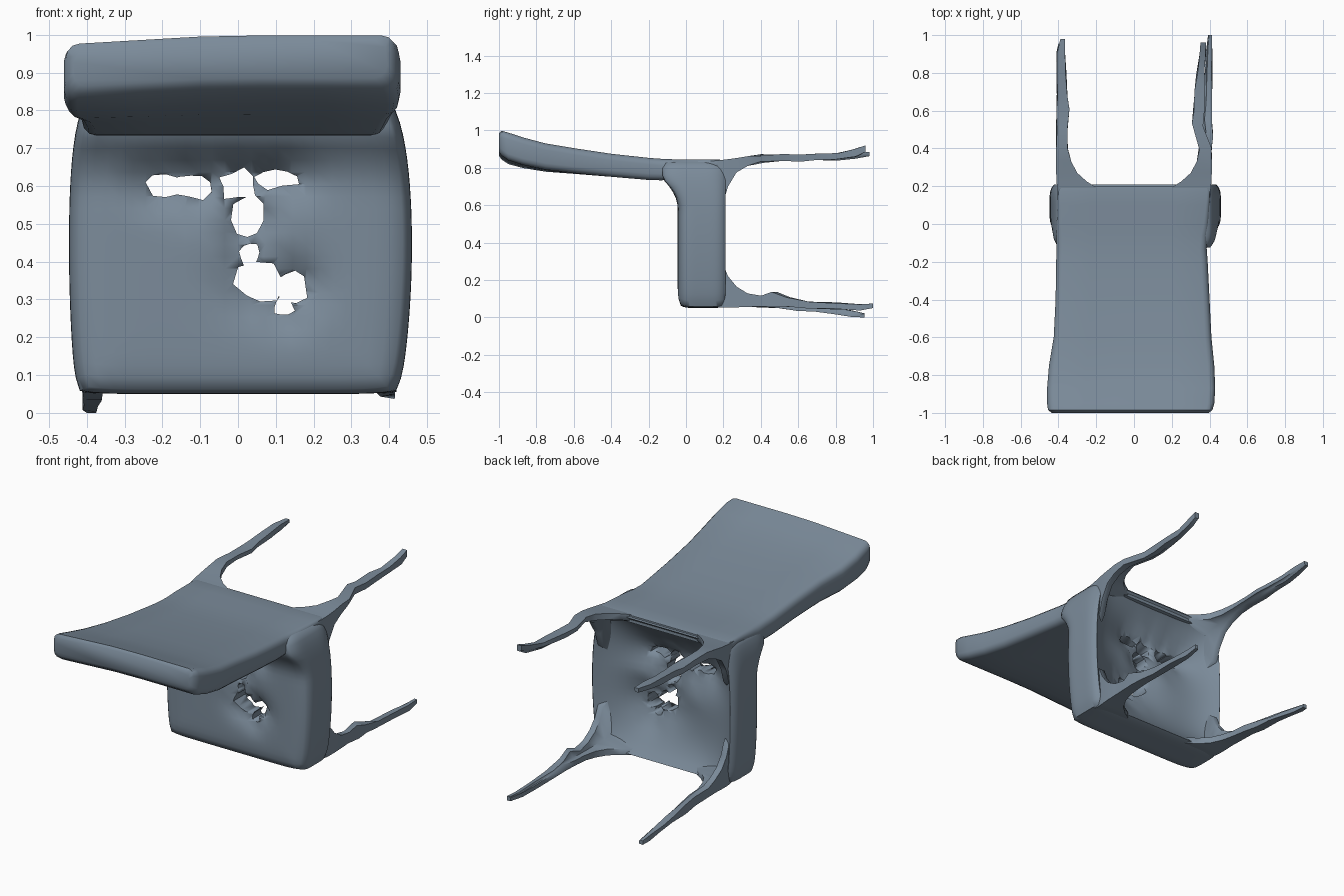
import bpy, bmesh, math, random
from math import exp

if "Cube" in bpy.data.objects:
    bpy.data.objects.remove(bpy.data.objects["Cube"])
random.seed(4)

slate = bpy.data.materials.new("slate")
slate.diffuse_color = (.20, .26, .325, 1)
slate.use_nodes = True
slate.node_tree.nodes["Principled BSDF"].inputs["Base Color"].default_value = slate.diffuse_color


def finish(name, bm, angle=40):
    bmesh.ops.recalc_face_normals(bm, faces=bm.faces)
    me = bpy.data.meshes.new(name)
    bm.to_mesh(me)
    bm.free()
    me.materials.append(slate)
    ob = bpy.data.objects.new(name, me)
    bpy.context.collection.objects.link(ob)
    bpy.ops.object.select_all(action='DESELECT')
    ob.select_set(True)
    bpy.context.view_layer.objects.active = ob
    bpy.ops.object.shade_smooth_by_angle(angle=math.radians(angle))
    return ob


def loft(name, rings, angle=40):
    bm = bmesh.new()
    vs = [[bm.verts.new(p) for p in r] for r in rings]
    n = len(rings[0])
    for a, b in zip(vs, vs[1:]):
        for i in range(n):
            j = (i + 1) % n
            bm.faces.new((a[i], a[j], b[j], b[i]))
    bm.faces.new(vs[0])
    bm.faces.new(vs[-1])
    return finish(name, bm, angle)


# Torn openings in the seat: centre x, centre z, radius x, radius z
HOLES = [(-0.20, 0.60, .05, .03), (-0.12, 0.60, .065, .045), (0.0, 0.605, .06, .045),
         (0.10, 0.62, .065, .03), (0.025, 0.52, .045, .065), (0.03, 0.42, .03, .035),
         (0.065, 0.345, .07, .06), (0.145, 0.335, .045, .045), (0.12, 0.28, .035, .03)]


def pucker(x, z, grow=.03):
    return max(exp(-((x - a) / (c + grow)) ** 2 - ((z - b) / (d + grow)) ** 2)
               for a, b, c, d in HOLES)


# Seat: upright cushion, bulging sides, dished underside, front curving into the backrest
bm = bmesh.new()
bmesh.ops.create_cube(bm, size=2)
bmesh.ops.subdivide_edges(bm, edges=bm.edges[:], cuts=23, use_grid_fill=True)
for v in bm.verts:
    u, w, t = v.co
    edge = max(abs(u), abs(t))
    half = (.43 + (.03 if u > 0 else .017) * (1 - t * t)) - .025 * abs(w) ** 5 - .012 * abs(t) ** 12
    half -= .02 * max(0, t) ** 4
    x = u * half
    z = .445 + t * (.395 - .012 * abs(w) ** 5 - .008 * abs(u) ** 10)
    rise = min(1, max(0, (z - .58) / .16))
    front = -.045 + .018 * edge ** 12 * (1 - rise) - .08 * rise ** 2
    back = .21
    if edge < .999:
        p = pucker(x, z)
        crumple = random.uniform(-.025, .025) * p ** 2
        front += .05 * p + crumple
        back -= .085 * (1 - u ** 4) * (1 - t ** 4) + .055 * pucker(x, z, .08) - crumple
    s = (w + 1) / 2
    v.co = (x, front * (1 - s) + back * s, z)
seat = finish("seat", bm, 60)

# Ragged cutters for the torn openings
bm = bmesh.new()
for i, (cx, cz, rx, rz) in enumerate(HOLES):
    loop = []
    for k in range(9):
        a = math.tau * k / 9 + i
        r = random.uniform(.6, 1.15)
        loop.append((cx + rx * r * math.cos(a), cz + rz * r * math.sin(a)))
    a = [bm.verts.new((x, -.3, z)) for x, z in loop]
    b = [bm.verts.new((x, .4, z)) for x, z in loop]
    for k in range(9):
        j = (k + 1) % 9
        bm.faces.new((a[k], a[j], b[j], b[k]))
    bm.faces.new(a)
    bm.faces.new(b)
cutter = finish("tear_cutter", bm)
cutter.hide_render = True
cutter.hide_viewport = True
mod = seat.modifiers.new("tears", 'BOOLEAN')
mod.operation = 'DIFFERENCE'
mod.solver = 'EXACT'
mod.use_self = True
mod.object = cutter


# Backrest: rounded slab sweeping forward; y, left, right, low, high
def slab_ring(y, xl, xr, lo, hi):
    pts = []
    r = min(.035, (hi - lo) * .35)
    corners = [(xr - r, hi - r, 0), (xl + r, hi - r, 90), (xl + r, lo + r, 180), (xr - r, lo + r, 270)]
    for k, (cx, cz, a0) in enumerate(corners):
        for d in (0, 30, 60, 90):
            a = math.radians(a0 + d)
            pts.append([cx + r * math.cos(a), cz + r * math.sin(a)])
        nx = corners[(k + 1) % 4][0]
        if k % 2 == 0:
            sz = cz + r * (1 if k == 0 else -1)
            pts += [[cx + (nx - cx) * f, sz] for f in (.2, .4, .6, .8)]
    tilt = .024 * max(0, -y - .5) / .5
    return [(x, y, z - tilt * max(0, -x - .05) / .4) for x, z in pts]


SLAB = [(-1.0, -.435, .395, .885, .985), (-.985, -.455, .415, .865, .998),
        (-.95, -.46, .425, .84, .988), (-.87, -.46, .43, .815, .962),
        (-.75, -.45, .425, .79, .93), (-.6, -.425, .41, .772, .905),
        (-.4, -.415, .40, .752, .875), (-.2, -.412, .39, .735, .853),
        (-.13, -.41, .385, .733, .848), (-.06, -.412, .39, .74, .845), (0, -.41, .395, .77, .845),
        (.1, -.405, .40, .79, .845), (.17, -.405, .405, .795, .845), (.2, -.40, .40, .80, .84)]
loft("backrest", [slab_ring(*s) for s in SLAB], 50)


# Legs: corner gussets tapering into thin, slightly crooked rods
def leg(name, side, up, rod):
    # y, inner x, outer x, inner z, outer z
    if up:
        flare = [(.13, .14, .40, .55, .835), (.2, .21, .408, .62, .843), (.225, .25, .41, .70, .846),
                 (.27, .30, .412, .775, .852), (.33, .332, .412, .81, .862)]
    else:
        flare = [(.13, .14, .40, .33, .058), (.2, .21, .408, .28, .052), (.225, .25, .41, .22, .052),
                 (.27, .30, .412, .165, .054), (.33, .332, .412, .128, .056)]
    rings = []
    for y, xi, xo, zi, zo in flare + rod:
        dx, dz = xo - xi, zi - zo
        tx, tz = min(.035, dx * .75), math.copysign(min(.035, abs(dz) * .75), dz)
        # the inside of the corner is filled by a diagonal web
        m = .2
        sec = [(xo, zo), (xi, zo), (xi, zo + tz), (xo - tx - (dx - tx) * m, zo + tz + (dz - tz) * m),
               (xo - tx, zi), (xo, zi)]
        j = .004 if .35 < y < .93 else 0
        rings.append([(side * x + random.uniform(-j, j), y + random.uniform(-j, j) * 4,
                       z + random.uniform(-j, j)) for x, z in sec])
    loft(name, rings, 60)


leg("upper_left_leg", -1, True, [
    (.4, .352, .412, .835, .87), (.5, .35, .41, .838, .87), (.6, .34, .408, .835, .868),
    (.68, .355, .408, .842, .872), (.8, .358, .41, .84, .875), (.9, .362, .405, .85, .885),
    (.98, .365, .39, .862, .885)])
leg("upper_right_leg", 1, True, [
    (.4, .345, .408, .83, .865), (.52, .305, .365, .838, .87), (.6, .315, .37, .835, .868),
    (.7, .32, .372, .842, .872), (.8, .332, .375, .845, .878), (.9, .345, .382, .86, .9),
    (.96, .352, .38, .885, .92)])
leg("lower_left_leg", -1, False, [
    (.4, .352, .412, .108, .055), (.5, .355, .41, .1, .05), (.6, .36, .408, .08, .035),
    (.7, .365, .41, .06, .028), (.8, .37, .41, .05, .02), (.9, .372, .41, .035, .006),
    (.955, .375, .4, .022, 0)])
leg("lower_right_leg", 1, False, [
    (.4, .35, .412, .115, .058), (.47, .355, .415, .135, .058), (.55, .365, .412, .105, .055),
    (.65, .37, .41, .085, .052), (.8, .375, .412, .078, .045), (.92, .38, .416, .072, .04),
    (1.0, .392, .412, .074, .05)])
